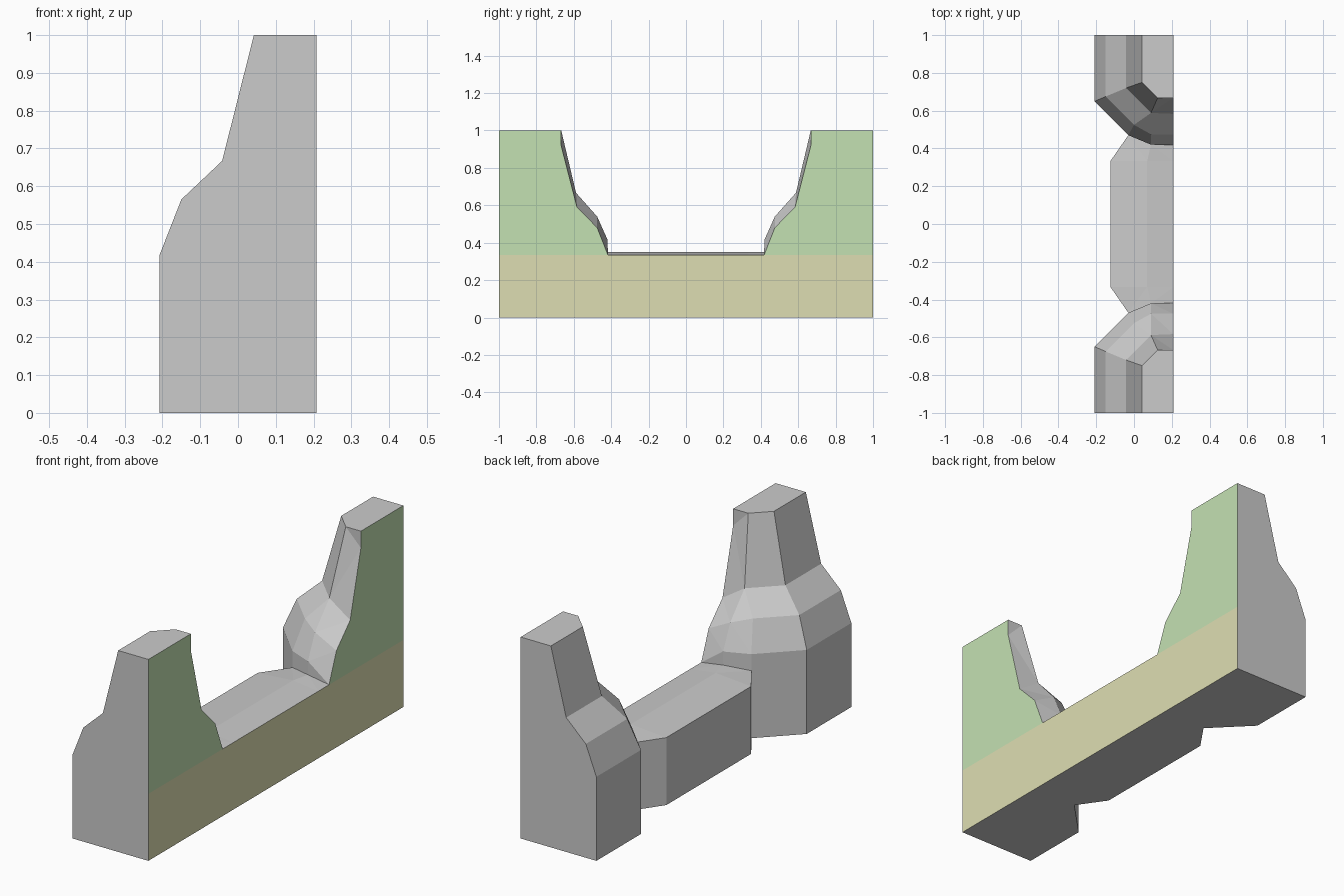
import bpy, bmesh
from mathutils import Vector

if "Cube" in bpy.data.objects:
    bpy.data.objects.remove(bpy.data.objects["Cube"])

X = 0.208   # cut side of the model
G = 0.333   # height where the soil layer ends


def build(name, polys, inner, color=None):
    """Make one half from polygons, facing away from inner, mirrored in y."""
    bm = bmesh.new()
    for poly in polys:
        bm.faces.new([bm.verts.new(p) for p in poly])
    bmesh.ops.remove_doubles(bm, verts=bm.verts, dist=1e-4)
    bm.normal_update()
    for f in bm.faces:
        if f.normal.dot(f.calc_center_median() - Vector(inner)) < 0:
            f.normal_flip()
    # split bent quads so every face is flat
    quads = [f for f in bm.faces if len(f.verts) == 4]
    bmesh.ops.triangulate(bm, faces=quads)
    bmesh.ops.dissolve_limit(bm, angle_limit=0.01, verts=bm.verts, edges=bm.edges)
    mesh = bpy.data.meshes.new(name)
    bm.to_mesh(mesh)
    bm.free()
    if color:
        mat = bpy.data.materials.new(name + "_colour")
        mat.diffuse_color = color
        mat.use_nodes = True
        mat.node_tree.nodes["Principled BSDF"].inputs["Base Color"].default_value = mat.diffuse_color
        mesh.materials.append(mat)
    ob = bpy.data.objects.new(name, mesh)
    bpy.context.collection.objects.link(ob)
    mod = ob.modifiers.new("mirror", 'MIRROR')
    mod.use_axis = (False, True, False)
    mod.merge_threshold = 0.0005


def strip(a, b):
    """Quads between two rows of equal length."""
    return [(a[i], a[i + 1], b[i + 1], b[i]) for i in range(len(a) - 1)]


# cliff rows, from the end of the tile round to the cut side
low = [(-X, 1, .417), (-X, .65, .417), (-.03, .47, .417), (.09, .42, .417), (X, .417, G)]
mid = [(-.15, 1, .565), (-.15, .675, .565), (0, .525, .565), (.09, .475, .54), (X, .475, .48)]
high = [(-.042, 1, .667), (-.042, .72, .667), (.09, .588, .667), (X, .583, .59)]
top = [(.042, 1, 1), (.042, .75, 1), (.125, .667, 1), (X, .667, .917)]
base = [(x, y, 0) for x, y, z in low[:3]]
corner, back = (X, .667, 1), (X, 1, 1)

# low wall crest
w_out, w_joint, w_ridge = (-.125, .333, .335), (-.03, .47, .335), (.09, .42, .35)
w_mid, r_mid, r_end = (-.125, 0, .335), (.07, 0, .35), (.07, .333, .35)

cliff = strip(base, low[:3]) + strip(low, mid) + strip(high, top)
cliff += strip(mid[:3], high[:3])
cliff += [(mid[2], mid[3], high[2]), (mid[3], mid[4], high[3], high[2])]
cliff += [(w_joint, w_ridge, low[3], low[2]), (w_ridge, low[4], low[3])]
cliff += [(top[2], corner, top[3]), top[:3] + [corner, back]]
cliff += [[base[0], low[0], mid[0], high[0], top[0], back, (X, 1, 0)]]
build("cliff", cliff, (.15, .85, .2))

wall = [
    (w_mid, w_out, r_end, r_mid),
    (w_out, w_joint, w_ridge, r_end),
    (r_mid, r_end, (X, .333, G), (X, 0, G)),
    (r_end, w_ridge, low[4], (X, .333, G)),
    ((-.125, 0, 0), (-.125, .333, 0), w_out, w_mid),
    ((-.125, .333, 0), (-.03, .47, 0), w_joint, w_out),
]
build("low_wall", wall, (.05, .1, .1))

# underside
build("underside", [base + [(-.125, .333, 0), (-.125, 0, 0), (X, 0, 0), (X, 1, 0)]], (0, .5, .2))

# coloured cut faces
build("upper_section", [[(X, 1, G), back, corner, top[3], high[3], mid[4], low[4]]],
      (0, .7, .4), (.55, .75, .45, 1))
build("soil_section", [[(X, 0, 0), (X, 1, 0), (X, 1, G), (X, .417, G), (X, 0, G)]],
      (0, .5, .2), (.73, .73, .45, 1))
